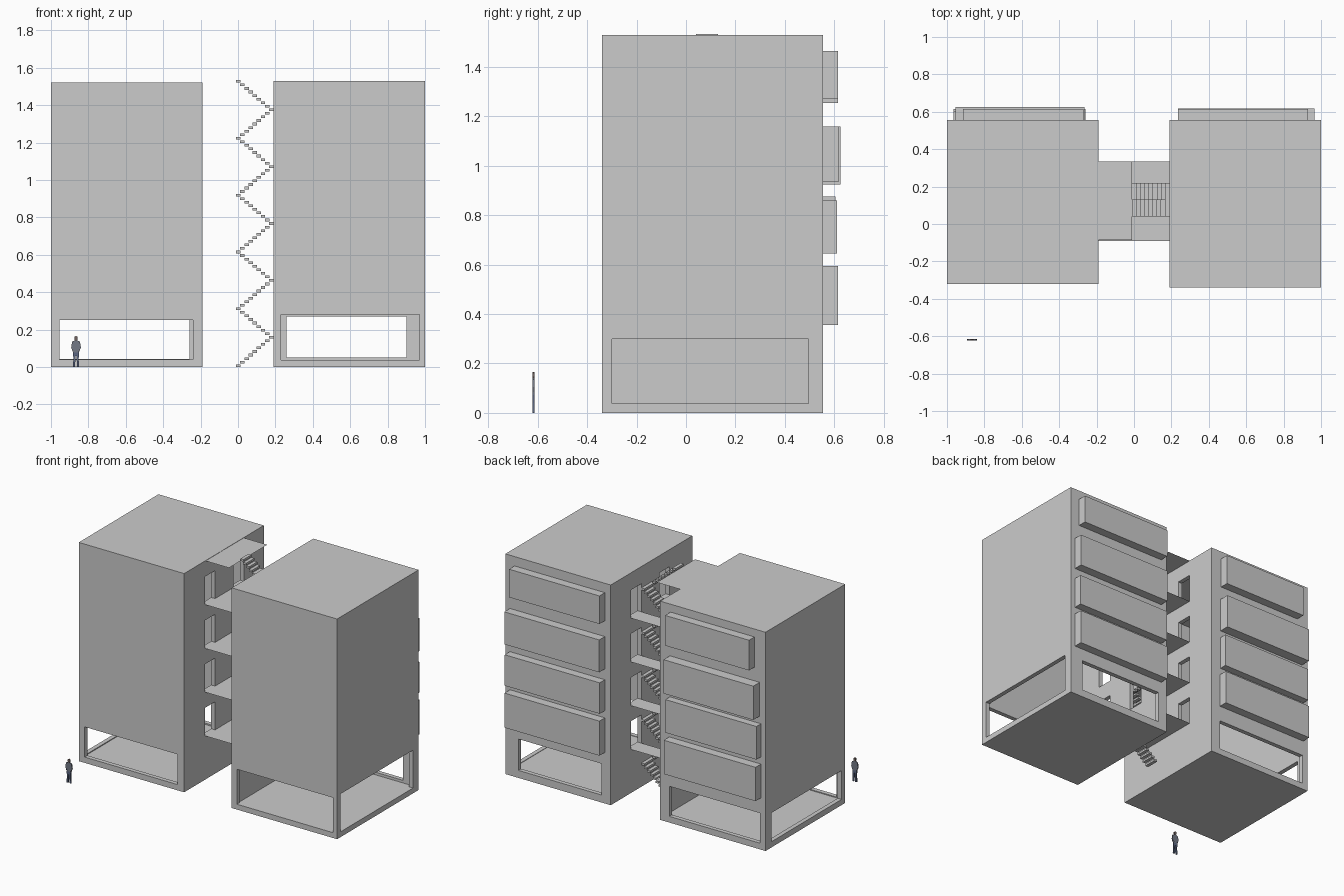
import bpy, bmesh
from mathutils import Vector

if "Cube" in bpy.data.objects:
    bpy.data.objects.remove(bpy.data.objects["Cube"])


def new_object(name, bm, color=None):
    bmesh.ops.recalc_face_normals(bm, faces=bm.faces)
    mesh = bpy.data.meshes.new(name)
    bm.to_mesh(mesh)
    bm.free()
    obj = bpy.data.objects.new(name, mesh)
    bpy.context.collection.objects.link(obj)
    if color:
        mat = bpy.data.materials.new(name + "_color")
        mat.diffuse_color = (*color, 1)
        mat.use_nodes = True
        mat.node_tree.nodes["Principled BSDF"].inputs["Base Color"].default_value = mat.diffuse_color
        mesh.materials.append(mat)
    return obj


def add_box(bm, lo, hi):
    lo, hi = Vector(lo), Vector(hi)
    verts = bmesh.ops.create_cube(bm, size=1)["verts"]
    for v in verts:
        v.co = [(a + b) / 2 + c * (b - a) for a, b, c in zip(lo, hi, v.co)]


def box(name, lo, hi):
    bm = bmesh.new()
    add_box(bm, lo, hi)
    return new_object(name, bm)


def cut(obj, lo, hi):
    cutter = box("cutter", lo, hi)
    mod = obj.modifiers.new("opening", 'BOOLEAN')
    mod.operation = 'DIFFERENCE'
    mod.solver = 'EXACT'
    mod.object = cutter
    bpy.context.view_layer.objects.active = obj
    bpy.ops.object.modifier_apply(modifier=mod.name)
    bpy.data.objects.remove(cutter)


FLOOR = 0.304
LEVELS = [FLOOR * i for i in range(1, 5)]
INNER, BACK, T = 0.19, 0.555, 0.03


def block(name, sx, front, height, front_win, back_win, side_win):
    """Hollow tower; windows are (a0, a1, z0, z1), sx is the side it stands on."""
    def xr(a, b):
        return sorted((sx * a, sx * b))
    x0, x1 = xr(INNER, 1)
    obj = box(name, (x0, front, 0), (x1, BACK, height))
    # interior void
    cut(obj, (x0 + T, front + T, 0.034), (x1 - T, BACK - T, height - T))
    # ground floor openings
    a, b = xr(*front_win[:2])
    cut(obj, (a, front - .1, front_win[2]), (b, front + T + .02, front_win[3]))
    a, b = xr(*back_win[:2])
    cut(obj, (a, BACK - T - .02, back_win[2]), (b, BACK + .1, back_win[3]))
    a, b = xr(1 - T - .02, 1.1)
    cut(obj, (a, side_win[0], side_win[2]), (b, side_win[1], side_win[3]))
    # two doors per level onto the landings
    a, b = xr(INNER - .05, INNER + T + .02)
    for z in LEVELS:
        for y0, y1 in ((-.09, .02), (.22, .335)):
            cut(obj, (a, y0, z), (b, y1, z + .195))
    return obj


# two towers
block("left_tower", -1, -.32, 1.52, (.24, .955, .04, .25),
      (.26, .957, .043, .252), (-.28, .49, .04, .24))
block("right_tower", 1, -.34, 1.53, (.23, .97, .037, .28),
      (.26, .90, .052, .27), (-.30, .495, .037, .30))

# projecting bays on the back: x range, z range, outer y
BAYS = {
    "left_bay": [(-.965, -.26, .36, .595, .615), (-.965, -.265, .645, .875, .605),
                 (-.955, -.265, .925, 1.16, .625), (-.915, -.27, 1.255, 1.465, .615)],
    "right_bay": [(.235, .965, .355, .595, .615), (.235, .965, .645, .86, .612),
                  (.235, .965, .935, 1.16, .617), (.235, .93, 1.27, 1.465, .615)],
}
for name, bays in BAYS.items():
    for i, (x0, x1, z0, z1, y1) in enumerate(bays):
        box(f"{name}_{i + 1}", (x0, BACK - .003, z0), (x1, y1, z1))


# sheet landings around the stairs, and a shorter one at roof level
def sheet(name, points, z):
    bm = bmesh.new()
    bm.faces.new([bm.verts.new((x, y, z)) for x, y in points])
    return new_object(name, bm)


U_SHAPE = [(-.19, -.09), (.19, -.09), (.19, .04), (-.01, .04),
           (-.01, .22), (.19, .22), (.19, .335), (-.19, .335)]
for i, z in enumerate(LEVELS):
    sheet(f"landing_{i + 1}", U_SHAPE, z)
sheet("roof_landing", [(-.19, -.085), (-.01, -.085), (-.01, .335), (-.19, .335)], 1.518)

# zigzag stairs: back flight climbs to +x, front flight returns to -x
bm = bmesh.new()
DX, DZ = .022, FLOOR / 16
for level in range(5):
    base = level * FLOOR
    for i in range(17):
        k = min(i, 16 - i)
        y0, y1 = (.13, .22) if i < 8 else (.04, .13)
        if i == 8:
            y0, y1 = .04, .22
        x, z = k * DX, base + i * DZ
        add_box(bm, (x - .01, y0, z), (x + .0135, y1, z + .014))
new_object("stairs", bm)


# flat cut-out figure for scale
def cutout(name, points, color, mirror=True):
    bm = bmesh.new()
    pts = points + [(-x, z) for x, z in reversed(points)] if mirror else points
    face = bm.faces.new([bm.verts.new((-.866 + x, -.622, z)) for x, z in pts])
    ext = bmesh.ops.extrude_face_region(bm, geom=[face])
    for v in ext["geom"]:
        if isinstance(v, bmesh.types.BMVert):
            v.co.y += .008
    return new_object(name, bm, color)


cutout("figure_trousers", [(.003, .06), (.005, .0), (.017, .0), (.014, .04), (.016, .078)],
       (.10, .13, .22))
cutout("figure_shirt", [(.016, .072), (.014, .09), (.018, .082), (.026, .105),
                        (.021, .135), (.006, .142)], (.17, .19, .24))
cutout("figure_head", [(.005, .140), (.009, .150), (.008, .161), (.003, .165)],
       (.16, .12, .11))
